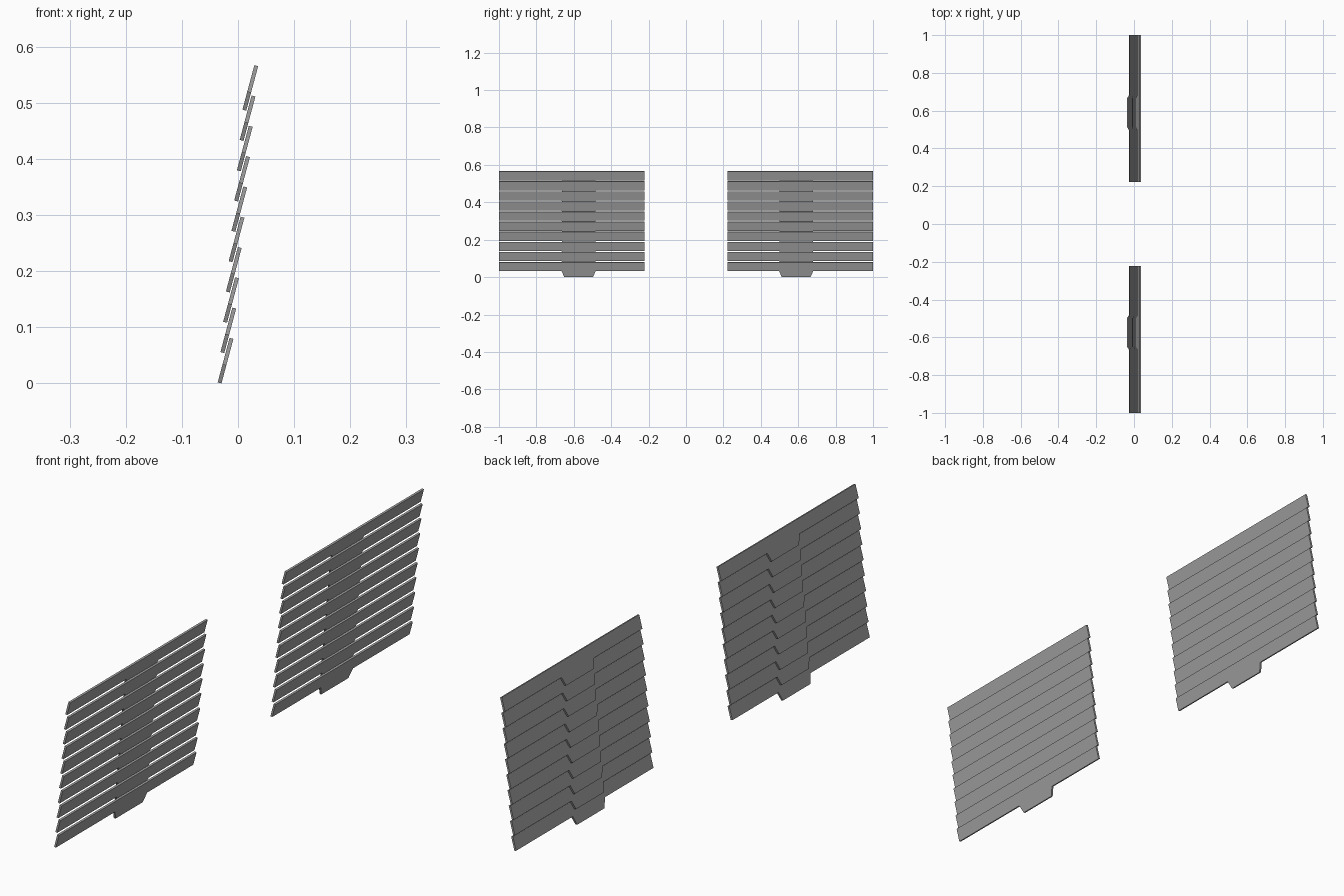
import bpy, bmesh, math
from mathutils import Vector

cube = bpy.data.objects.get("Cube")
if cube:
    bpy.data.objects.remove(cube, do_unlink=True)

TILT = math.radians(15)
LENGTH = 0.082          # slat height along its slope, tab included
TAB = 0.033             # tab height along the slope
THICK = 0.007
COUNT = 10
STEP = Vector((0.0049, 0, 0.054))
START = Vector((-0.0328, 0, 0.0009))
UP = Vector((math.sin(TILT), 0, math.cos(TILT)))
NORMAL = Vector((math.cos(TILT), 0, -math.sin(TILT)))

grey = bpy.data.materials.new("slat_grey")
grey.use_nodes = True
colour = (0.35, 0.35, 0.35, 1)
grey.diffuse_color = colour
grey.node_tree.nodes["Principled BSDF"].inputs["Base Color"].default_value = colour


def add_slat(name, base, y0, y1, tab0, tab1):
    """Tilted board with a tapered tab hanging from its lower edge."""
    taper = 0.014
    outline = [(y0, LENGTH), (y0, TAB), (tab0 - taper, TAB), (tab0, 0),
               (tab1, 0), (tab1 + taper, TAB), (y1, TAB), (y1, LENGTH)]
    bm = bmesh.new()
    verts = [bm.verts.new(base + UP * u + Vector((0, y, 0)) - NORMAL * THICK / 2)
             for y, u in outline]
    face = bm.faces.new(verts)
    ext = bmesh.ops.extrude_face_region(bm, geom=[face])
    moved = [g for g in ext["geom"] if isinstance(g, bmesh.types.BMVert)]
    bmesh.ops.translate(bm, vec=NORMAL * THICK, verts=moved)
    bmesh.ops.recalc_face_normals(bm, faces=bm.faces)
    mesh = bpy.data.meshes.new(name)
    bm.to_mesh(mesh)
    bm.free()
    mesh.materials.append(grey)
    bpy.context.collection.objects.link(bpy.data.objects.new(name, mesh))


# Two stacks of overlapping slats: slat ends, then tab ends, along y
stacks = {"front": (-1.0, -0.223, -0.651, -0.497),
          "back": (0.223, 1.0, 0.512, 0.666)}
for side, extents in stacks.items():
    for i in range(COUNT):
        add_slat(f"{side}_slat_{i + 1}", START + STEP * i, *extents)
